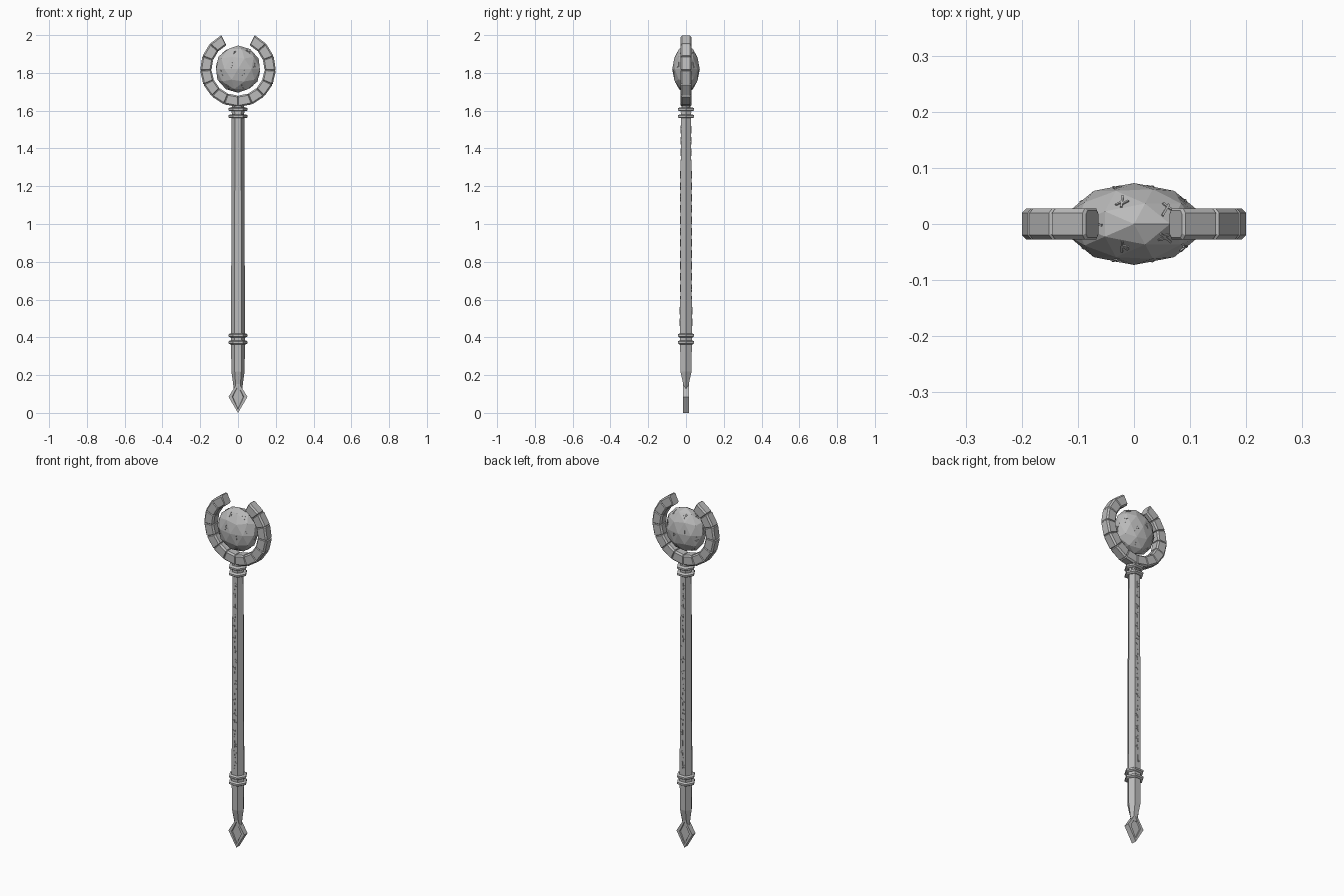
import bpy, bmesh, math, random
from mathutils import Vector, Matrix

random.seed(4)
if "Cube" in bpy.data.objects:
    bpy.data.objects.remove(bpy.data.objects["Cube"])

GREY = (0.5, 0.5, 0.5, 1)
stone = bpy.data.materials.new("grey stone")
stone.use_nodes = True
stone.diffuse_color = GREY
stone.node_tree.nodes["Principled BSDF"].inputs["Base Color"].default_value = GREY


def finish(name, bm):
    bmesh.ops.recalc_face_normals(bm, faces=bm.faces)
    mesh = bpy.data.meshes.new(name)
    bm.to_mesh(mesh)
    bm.free()
    mesh.materials.append(stone)
    obj = bpy.data.objects.new(name, mesh)
    bpy.context.collection.objects.link(obj)
    return obj


def loft(name, sections):
    """Skin a row of equal-sized point loops and cap both ends."""
    bm = bmesh.new()
    loops = [[bm.verts.new(p) for p in s] for s in sections]
    for a, b in zip(loops, loops[1:]):
        for i in range(len(a)):
            j = (i + 1) % len(a)
            bm.faces.new((a[i], a[j], b[j], b[i]))
    bm.faces.new(loops[0])
    bm.faces.new(loops[-1])
    return finish(name, bm)


def hexagon(z, rx, ry):
    angles = [i * math.pi / 3 for i in range(6)]
    return [Vector((rx * math.cos(a), ry * math.sin(a), z)) for a in angles]


def add_bar(bm, a, b, normal, width, height):
    """Thin raised stroke from a to b lying on a surface."""
    along = (b - a).normalized()
    frame = Matrix((along, normal.cross(along), normal)).transposed().to_4x4()
    size = Matrix.Diagonal(((b - a).length, width, height, 1))
    bmesh.ops.create_cube(bm, size=1, matrix=Matrix.Translation((a + b) / 2) @ frame @ size)


def add_mark(bm, centre, up, normal, w, h):
    """Abstract carved mark: a leaning stem with two random branches."""
    side = up.cross(normal)

    def point(x, y):
        return centre + side * x * w + up * y * h
    lean = random.uniform(-0.3, 0.3)
    strokes = [(point(-lean, -1), point(lean, 1))]
    for _ in range(2):
        y = random.uniform(-0.7, 0.7)
        strokes.append((point(0, y), point(random.choice((-1, 1)), y + random.uniform(-0.6, 0.6))))
    for a, b in strokes:
        add_bar(bm, a, b, normal, 0.004, 0.005)


# Six-sided shaft with a flattened lower end, and the neck under the ring
loft("shaft", [hexagon(*s) for s in (
    (0.12, 0.022, 0.012), (0.14, 0.024, 0.014), (0.22, 0.035, 0.034),
    (0.40, 0.037, 0.036), (1.60, 0.033, 0.031))])
loft("neck", [hexagon(1.59, 0.036, 0.033), hexagon(1.65, 0.03, 0.024)])

# Paired collars at both ends of the grip
for label, heights in (("lower", (0.373, 0.41)), ("upper", (1.57, 1.607))):
    for number, z in enumerate(heights, 1):
        loft(f"{label}_collar_{number}", [hexagon(z + dz, r, r * 0.98) for dz, r in (
            (-0.01, 0.042), (-0.005, 0.051), (0.005, 0.051), (0.01, 0.042))])

# Diamond foot with a sunken diamond on front and back
bm = bmesh.new()
corners = [(0, 0), (0.05, 0.085), (0, 0.165), (-0.05, 0.085)]
face = bm.faces.new([bm.verts.new((x, -0.015, z)) for x, z in corners])
extruded = bmesh.ops.extrude_face_region(bm, geom=[face])["geom"]
bmesh.ops.translate(bm, vec=(0, 0.03, 0), verts=[v for v in extruded if isinstance(v, bmesh.types.BMVert)])
bmesh.ops.recalc_face_normals(bm, faces=bm.faces)
flats = [f for f in bm.faces if abs(f.normal.y) > 0.9]
bmesh.ops.inset_individual(bm, faces=flats, thickness=0.019)
bmesh.ops.inset_individual(bm, faces=flats, thickness=0.003, depth=-0.006)
finish("diamond_foot", bm)

# Open ring of straight blocks parted by shallow grooves
RING_Z, MID, BLOCKS, START = 1.82, 0.17, 14, 26
half_r, half_y, cut = 0.03, 0.028, 0.008
quarter = [(half_r, half_y - cut), (half_r - cut, half_y)]
outline = (quarter + [(-r, y) for r, y in reversed(quarter)]
           + [(-r, -y) for r, y in quarter] + [(r, -y) for r, y in reversed(quarter)])


def ring_section(degrees, scale):
    a = math.radians(degrees)
    return [Vector(((MID + r * scale) * math.sin(a), y * scale,
                    RING_Z + (MID + r * scale) * math.cos(a))) for r, y in outline]


step = (360 - 2 * START) / BLOCKS
sections = []
for i in range(BLOCKS):
    a = START + i * step
    sections += [ring_section(a, 0.86), ring_section(a + 1.2, 1), ring_section(a + step - 1.2, 1)]
sections.append(ring_section(360 - START, 0.86))
loft("open_ring", sections)

# Faceted gem, flattened front to back
bm = bmesh.new()
bmesh.ops.create_icosphere(bm, subdivisions=2, radius=1, matrix=Matrix.Translation((0, 0, RING_Z))
                           @ Matrix.Diagonal((0.122, 0.073, 0.125, 1)))
bm.normal_update()
spots = [(f.calc_center_median(), f.normal.copy()) for f in bm.faces
         if all(len(v.link_edges) == 6 for v in f.verts)]
finish("gem", bm)

# Marks on the middle facets of the gem
bm = bmesh.new()
for centre, normal in spots:
    up = Vector((0, 0, 1))
    up = (up - normal * up.dot(normal)).normalized()
    add_mark(bm, centre, up, normal, 0.012, 0.016)
finish("gem_marks", bm)

# Column of marks on the front and back of the shaft
bm = bmesh.new()
for side in (-1, 1):
    for i in range(18):
        z = 0.48 + i * 0.06
        half_depth = (0.036 - 0.005 * (z - 0.4) / 1.2) * math.sin(math.pi / 3)
        add_mark(bm, Vector((0, side * half_depth, z)), Vector((0, 0, 1)),
                 Vector((0, side, 0)), 0.011, 0.02)
finish("shaft_marks", bm)
